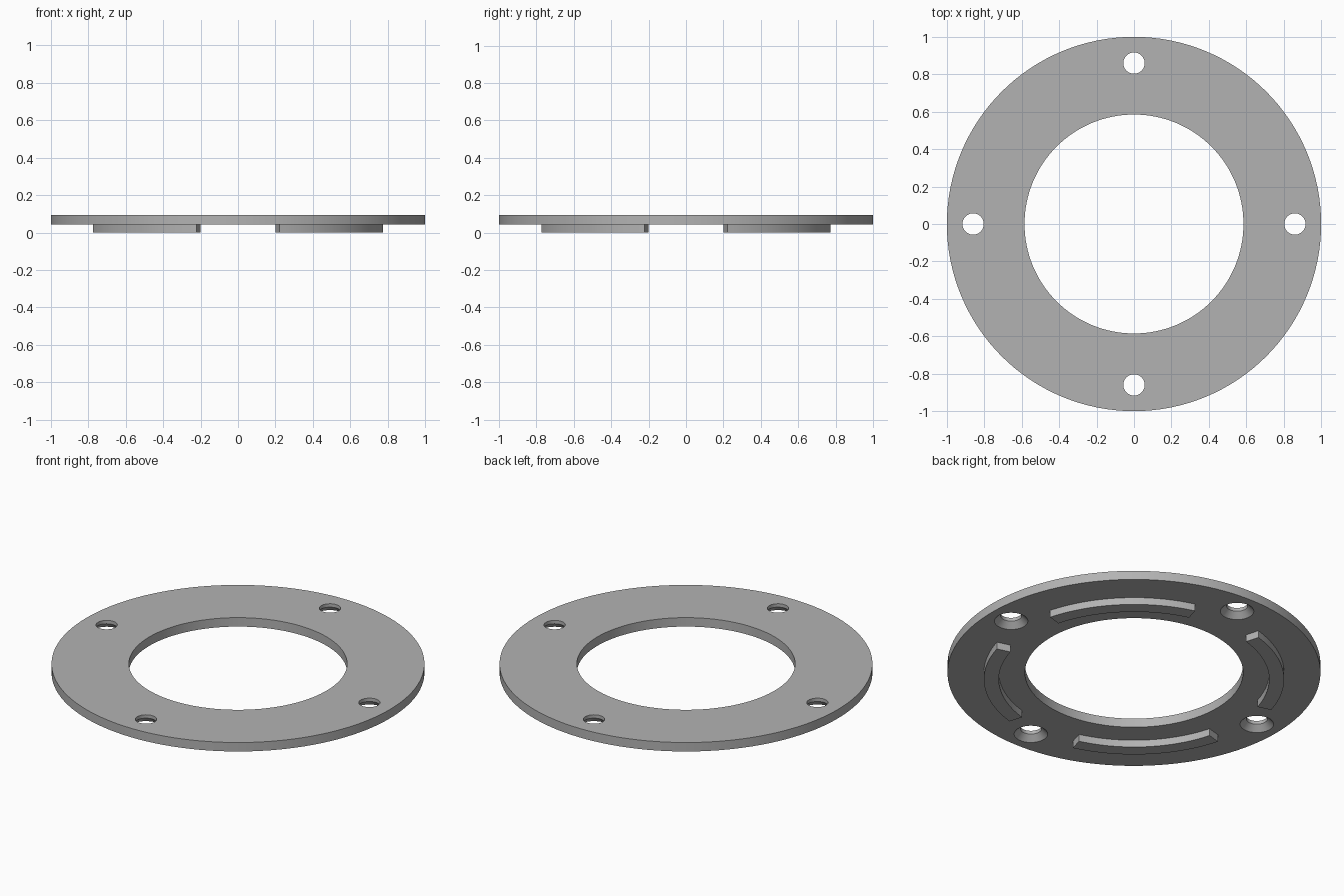
import bpy
import bmesh
from math import cos, sin, radians, tau

if "Cube" in bpy.data.objects:
    bpy.data.objects.remove(bpy.data.objects["Cube"], do_unlink=True)

# Plate and rib dimensions
PLATE_BOTTOM, PLATE_TOP = 0.042, 0.095
OUTER_R, INNER_R = 1.0, 0.585
HOLE_DIST, HOLE_R, SINK_R = 0.86, 0.057, 0.09
RIB_INNER, RIB_OUTER = 0.725, 0.805
RIB_HALF_ANGLE = radians(29)

grey = bpy.data.materials.new("plain grey")
grey.use_nodes = True
colour = (0.45, 0.45, 0.45, 1)
grey.diffuse_color = colour
grey.node_tree.nodes["Principled BSDF"].inputs["Base Color"].default_value = colour


def sweep(name, profile, start, end, steps, centre=(0, 0)):
    """Turn a closed (radius, z) profile about z; a full turn closes on itself."""
    full = abs(end - start - tau) < 1e-6
    bm = bmesh.new()
    rings = []
    for i in range(steps if full else steps + 1):
        a = start + (end - start) * i / steps
        rings.append([bm.verts.new((centre[0] + r * cos(a), centre[1] + r * sin(a), z))
                      for r, z in profile])
    n = len(profile)
    for i in range(steps):
        a, b = rings[i], rings[(i + 1) % len(rings)]
        for j in range(n):
            k = (j + 1) % n
            bm.faces.new((a[j], b[j], b[k], a[k]))
    if not full:
        bm.faces.new(rings[0])
        bm.faces.new(rings[-1])
    # Merge the points on the axis of solid turned shapes
    bmesh.ops.remove_doubles(bm, verts=bm.verts, dist=1e-5)
    bmesh.ops.recalc_face_normals(bm, faces=bm.faces)
    mesh = bpy.data.meshes.new(name)
    bm.to_mesh(mesh)
    bm.free()
    mesh.materials.append(grey)
    obj = bpy.data.objects.new(name, mesh)
    bpy.context.collection.objects.link(obj)
    return obj


def box_profile(r0, r1, z0, z1):
    return [(r0, z0), (r1, z0), (r1, z1), (r0, z1)]


def activate(obj):
    bpy.ops.object.select_all(action="DESELECT")
    obj.select_set(True)
    bpy.context.view_layer.objects.active = obj


# Flat ring plate
plate = sweep("ring_plate", box_profile(INNER_R, OUTER_R, PLATE_BOTTOM, PLATE_TOP), 0, tau, 128)

# Four screw holes, countersunk from below
sink_top = PLATE_BOTTOM + SINK_R - HOLE_R
low = PLATE_BOTTOM - 0.01
hole_profile = [(0, low), (SINK_R + 0.01, low), (HOLE_R, sink_top),
                (HOLE_R, PLATE_TOP + 0.02), (0, PLATE_TOP + 0.02)]
for i in range(4):
    a = tau * i / 4
    cutter = sweep("hole_cutter", hole_profile, 0, tau, 40,
                   (HOLE_DIST * cos(a), HOLE_DIST * sin(a)))
    cutter.hide_render = True
    activate(plate)
    cut = plate.modifiers.new("screw_hole", "BOOLEAN")
    cut.operation = "DIFFERENCE"
    cut.solver = "EXACT"
    cut.object = cutter
    bpy.ops.object.modifier_apply(modifier=cut.name)
    bpy.data.objects.remove(cutter, do_unlink=True)

# Four curved locating ribs under the plate, midway between the holes
ribs = []
for i, place in enumerate(("back_left", "back_right", "front_right", "front_left")):
    mid = tau * (i + 0.5) / 4
    ribs.append(sweep("rib_" + place, box_profile(RIB_INNER, RIB_OUTER, 0, PLATE_BOTTOM + 0.005),
                      mid - RIB_HALF_ANGLE, mid + RIB_HALF_ANGLE, 20))

for obj in [plate] + ribs:
    activate(obj)
    bpy.ops.object.shade_smooth_by_angle(angle=radians(30))
